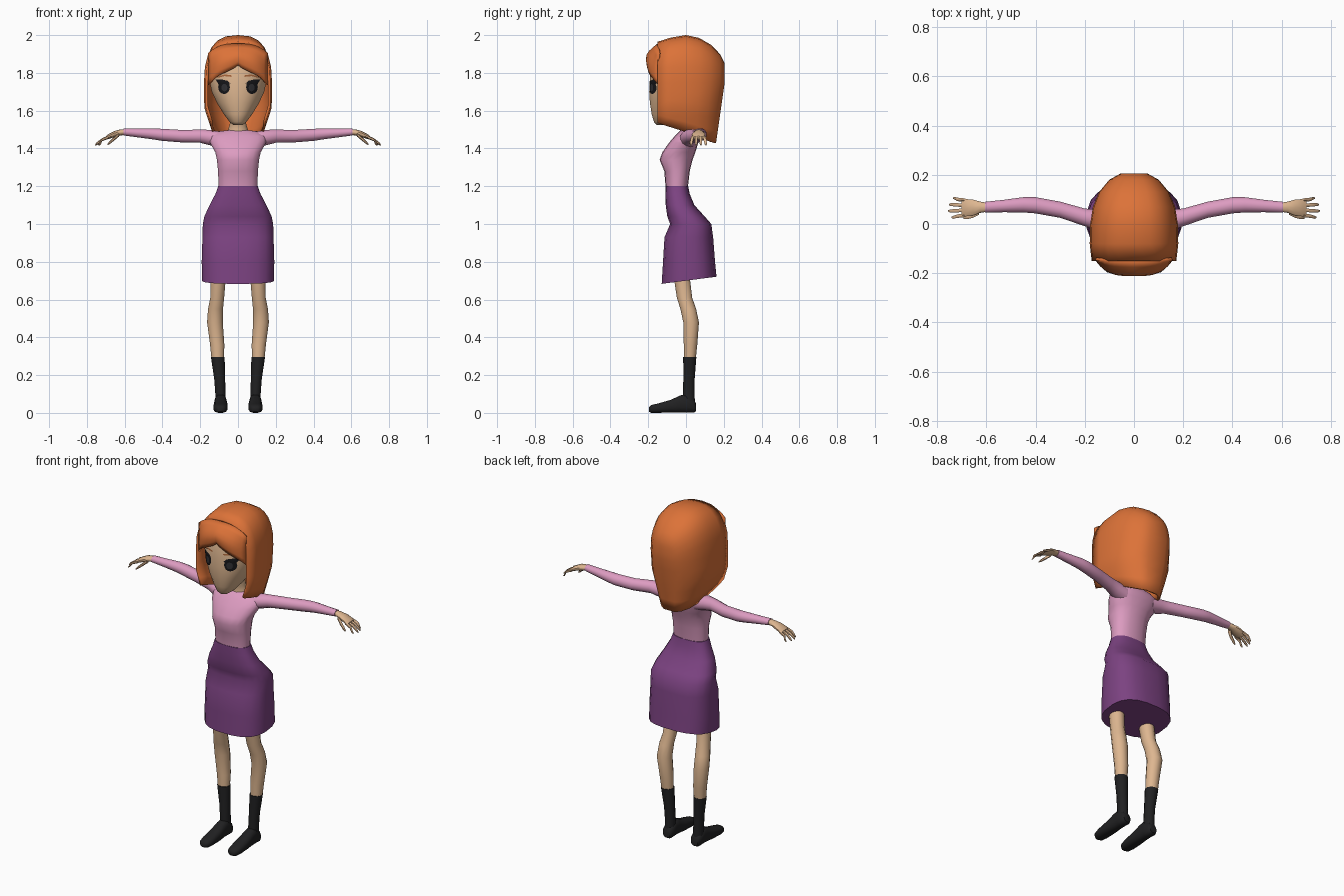
import bpy, bmesh, math
from mathutils import Vector
from mathutils.bvhtree import BVHTree

if "Cube" in bpy.data.objects:
    bpy.data.objects.remove(bpy.data.objects["Cube"])


def material(name, rgb):
    m = bpy.data.materials.new(name)
    m.diffuse_color = (*rgb, 1)
    m.use_nodes = True
    m.node_tree.nodes["Principled BSDF"].inputs["Base Color"].default_value = m.diffuse_color
    return m


HAIR = material("orange hair", (0.72, 0.17, 0.04))
SKIN = material("skin", (0.73, 0.47, 0.28))
PINK = material("pink sweater", (0.72, 0.33, 0.53))
PURPLE = material("purple skirt", (0.20, 0.055, 0.22))
BLACK = material("black boots", (0.015, 0.015, 0.016))
EYE = material("eye black", (0.008, 0.008, 0.01))
IRIS = material("dark grey iris", (0.03, 0.03, 0.035))
BROW = material("brown brow", (0.36, 0.12, 0.04))


def finish(name, bm, mat, mirror=False, solid=0, angle=50, recalc=True):
    if recalc:
        bmesh.ops.recalc_face_normals(bm, faces=bm.faces[:])
    me = bpy.data.meshes.new(name)
    bm.to_mesh(me)
    bm.free()
    me.materials.append(mat)
    me.shade_smooth()
    me.set_sharp_from_angle(angle=math.radians(angle))
    ob = bpy.data.objects.new(name, me)
    bpy.context.collection.objects.link(ob)
    if mirror:
        ob.modifiers.new("mirror", "MIRROR").use_mirror_merge = False
    if solid:
        mod = ob.modifiers.new("thickness", "SOLIDIFY")
        mod.thickness, mod.offset = solid, -1
    return ob


def spow(v, p):
    return math.copysign(abs(v) ** p, v)


def loft(rings, axis, sides=12, square=2.0):
    """Skin rings (t, centre a, radius a, centre b, radius b) along an axis."""
    bm = bmesh.new()
    loops = []
    for t, a, ra, b, rb in rings:
        loop = []
        for i in range(sides):
            ang = 2 * math.pi * (i + 0.5) / sides
            u = a + ra * spow(math.cos(ang), 2 / square)
            v = b + rb * spow(math.sin(ang), 2 / square)
            co = {"z": (u, v, t), "x": (t, u, v), "y": (u, t, v)}[axis]
            loop.append(bm.verts.new(co))
        loops.append(loop)
    for p, q in zip(loops, loops[1:]):
        for i in range(sides):
            j = (i + 1) % sides
            bm.faces.new((p[i], p[j], q[j], q[i]))
    bm.faces.new(loops[0])
    bm.faces.new(loops[-1])
    return bm


def upright(rings, sides=16, square=2.0):
    """Rings given as (z, half width, front y, back y)."""
    return loft([(z, 0, rx, (f + b) / 2, (b - f) / 2) for z, rx, f, b in rings],
                "z", sides, square)


# Skirt, with the hem lower at the front
bm = upright([(0.70, .192, -.13, .163), (0.80, .194, -.123, .155), (0.93, .19, -.115, .145),
              (1.0, .188, -.085, .135), (1.04, .18, -.10, .10), (1.1, .152, -.108, .045),
              (1.16, .12, -.11, .02), (1.2, .106, -.11, .012)], 20, 2.6)
for v in bm.verts:
    if v.co.z < 0.75:
        v.co.z += v.co.y * 0.13
finish("skirt", bm, PURPLE)

# Sweater body, sleeves
finish("sweater_body", upright([
    (1.195, .104, -.108, .01), (1.28, .107, -.115, .02), (1.34, .113, -.14, .035),
    (1.38, .122, -.125, .05), (1.43, .15, -.09, .065), (1.465, .155, -.06, .07),
    (1.49, .11, -.035, .062), (1.497, .05, -.025, .05)], 18, 2.3), PINK)
finish("sleeve", loft([
    (.09, .01, .05, 1.445, .045), (.15, .015, .045, 1.458, .042), (.2, .027, .037, 1.465, .036),
    (.3, .058, .034, 1.465, .034), (.4, .076, .034, 1.472, .033), (.45, .078, .032, 1.477, .03),
    (.53, .073, .026, 1.482, .024), (.605, .068, .023, 1.487, .019)], "x"), PINK, True)

# Hands with four fingers and a thumb
finish("palm", loft([
    (.595, .068, .019, 1.487, .015), (.625, .068, .024, 1.484, .016), (.655, .067, .034, 1.476, .016),
    (.685, .066, .037, 1.463, .013), (.70, .066, .035, 1.456, .009)], "x", 10), SKIN, True)
for i, (y, tip) in enumerate([(.036, .742), (.056, .756), (.076, .752), (.096, .735)]):
    spread = (y - .066) * .15
    finish("finger_%d" % (i + 1), loft([
        (.685, y, .009, 1.461, .009), (.72, y + spread, .008, 1.446, .008),
        (tip - .008, y + spread * 2, .007, 1.426, .007), (tip, y + spread * 2, .003, 1.418, .003)],
        "x", 6), SKIN, True)
finish("thumb", loft([
    (.63, .05, .014, 1.474, .011), (.655, .034, .010, 1.452, .010),
    (.678, .027, .009, 1.432, .008), (.692, .024, .004, 1.42, .004)], "x", 6), SKIN, True)

# Legs, boots
finish("leg", loft([
    (.28, .107, .034, .02, .032), (.36, .110, .039, .024, .037), (.48, .122, .043, .027, .043),
    (.55, .119, .041, .012, .043), (.61, .110, .038, -.008, .042), (.74, .103, .042, -.025, .044)],
    "z"), SKIN, True)
finish("boot_shaft", loft([
    (.03, .093, .029, .018, .032), (.10, .093, .028, .014, .032), (.18, .097, .030, .016, .031),
    (.295, .107, .0375, .02, .036)], "z"), BLACK, True)
finish("boot_foot", loft([
    (.053, .092, .022, .03, .022), (.04, .092, .031, .036, .036), (.0, .092, .033, .05, .05),
    (-.03, .092, .033, .047, .047), (-.08, .092, .037, .035, .035), (-.15, .093, .038, .025, .025),
    (-.185, .093, .03, .021, .021), (-.197, .093, .016, .018, .012)], "y", 12, 2.6), BLACK, True)

# Neck and head
finish("neck", upright([(1.46, .064, -.045, .06), (1.495, .055, -.032, .052), (1.53, .045, -.04, .04),
                        (1.62, .045, -.06, .03)], 12), SKIN)
head = upright([
    (1.525, .025, -.155, -.09), (1.54, .045, -.17, -.05), (1.58, .075, -.182, .02),
    (1.64, .112, -.192, .07), (1.70, .14, -.196, .11), (1.76, .153, -.193, .125),
    (1.84, .153, -.186, .125), (1.90, .135, -.165, .115), (1.95, .09, -.11, .08)], 24, 2.2)
surface = BVHTree.FromBMesh(head)
finish("head", head, SKIN)


def face_plate(name, outline, mat, lift):
    """Thin plate that follows the face, made from concentric copies of an outline."""
    bm = bmesh.new()
    mid = sum((Vector(p) for p in outline), Vector((0, 0))) / len(outline)

    def drop(p):
        hit = surface.ray_cast(Vector((p[0], -1, p[1])), Vector((0, 1, 0)))[0]
        return bm.verts.new((p[0], hit.y - lift, p[1]))
    loops = [[drop(mid.lerp(Vector(p), s)) for p in outline] for s in (.35, .7, 1)]
    n = len(outline)
    bm.faces.new(loops[0])
    for a, b in zip(loops, loops[1:]):
        for i in range(n):
            bm.faces.new((a[i], b[i], b[(i + 1) % n], a[(i + 1) % n]))
    bmesh.ops.recalc_face_normals(bm, faces=bm.faces[:])
    if sum(f.normal.y for f in bm.faces) > 0:
        bmesh.ops.reverse_faces(bm, faces=bm.faces[:])
    finish(name, bm, mat, True, recalc=False)


def oval(x, z, rx, rz, n=16):
    return [(x + rx * math.cos(2 * math.pi * i / n), z + rz * math.sin(2 * math.pi * i / n))
            for i in range(n)]


# Eyes, lashes, brows
face_plate("eye", oval(.074, 1.725, .031, .037), EYE, .004)
face_plate("iris", oval(.072, 1.722, .016, .02, 12), IRIS, .006)
face_plate("lash", [(.04, 1.742), (.06, 1.745), (.10, 1.735), (.118, 1.764), (.085, 1.765), (.055, 1.758)],
           EYE, .005)
face_plate("brow", [(.034, 1.779), (.07, 1.783), (.108, 1.774), (.108, 1.781), (.07, 1.792), (.034, 1.787)],
           BROW, .004)

# Long hair: arch slices (y, half width, top, bottom) from the face to the back
SLICES = [(-.15, .172, 1.965, 1.535), (-.08, .18, 1.987, 1.512), (0, .178, 2.0, 1.487),
          (.07, .167, 1.985, 1.465), (.13, .142, 1.95, 1.445), (.18, .10, 1.90, 1.432),
          (.205, .055, 1.85, 1.428)]
bm = bmesh.new()
arches = []
for y, w, top, low in SLICES:
    half = [(w * (1 - 1.8 * max(0, 1.62 - z)), z)
            for z in (low + (1.75 - low) * k / 5 for k in range(5))]
    for k in range(7):
        a = math.pi / 2 * k / 6
        half.append((w * spow(math.cos(a), .75), 1.75 + (top - 1.75) * spow(math.sin(a), .8)))
    half[-1] = (0, top)
    pts = half + [(-x, z) for x, z in reversed(half[:-1])]
    arches.append([bm.verts.new((x, y * (1 - .7 * max(0, 1.75 - z)) if y > 0 else y, z))
                   for x, z in pts])
n = len(arches[0])
for p, q in zip(arches, arches[1:]):
    for i in range(n - 1):
        bm.faces.new((p[i], p[i + 1], q[i + 1], q[i]))
back = arches[-1]
for i in range(n // 2 - 1):
    bm.faces.new((back[i], back[i + 1], back[n - 2 - i], back[n - 1 - i]))
bm.faces.new((back[n // 2 - 1], back[n // 2], back[n // 2 + 1]))
finish("long_hair", bm, HAIR, solid=.014)

# Fringe: swept shell parted at the middle of the forehead
bm = bmesh.new()
grid = []
for i in range(17):
    x = -.158 + .316 * i / 16
    r = abs(x) / .158
    low = 1.84 - .075 * r ** .8 - .03 * r ** 6
    top = 1.955 - .05 * r ** 3
    col = []
    for k in range(7):
        v = k / 6
        bulge = (.05 + .015 * math.sin(math.pi * v)) * (1 - v ** 3) + .004
        col.append(bm.verts.new((x, -.147 - bulge * (1 - r ** 3.5), low + (top - low) * v)))
    grid.append(col)
for a, b in zip(grid, grid[1:]):
    for k in range(6):
        bm.faces.new((a[k], b[k], b[k + 1], a[k + 1]))
finish("fringe", bm, HAIR, solid=.012, recalc=False)
